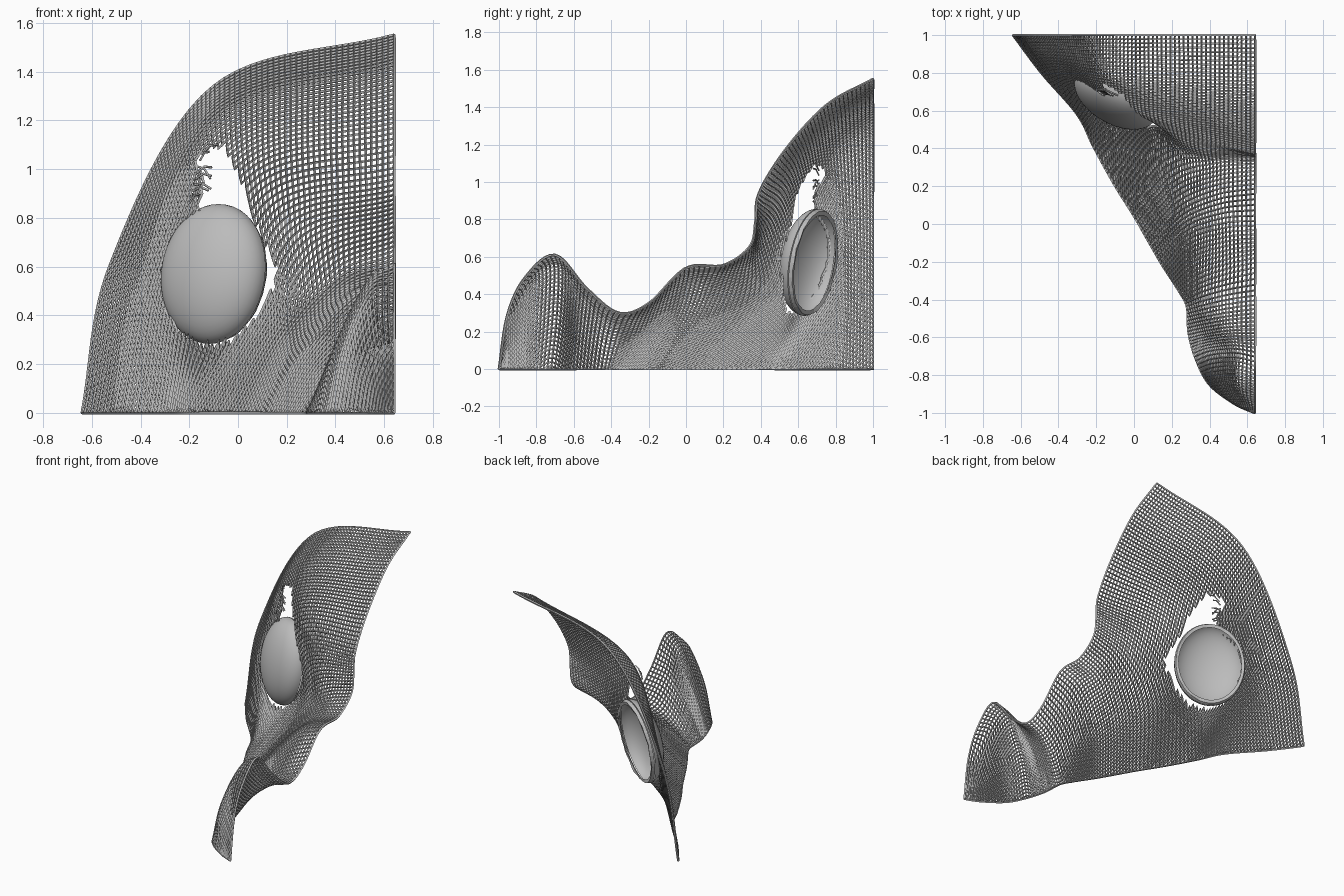
import bpy, bmesh, math, random
from mathutils import Vector, Matrix

cube = bpy.data.objects.get("Cube")
if cube:
    bpy.data.objects.remove(cube)
random.seed(4)
MID = 0.64      # plane of the open middle edge
CELL = 0.024    # size of one mesh cell
WIRE = 0.015


def material(name, value):
    m = bpy.data.materials.new(name)
    m.use_nodes = True
    m.diffuse_color = (value, value, value, 1)
    m.node_tree.nodes["Principled BSDF"].inputs["Base Color"].default_value = (value, value, value, 1)
    return m


grey = material("plain grey", 0.5)


def add_object(name, bm, mat):
    me = bpy.data.meshes.new(name)
    bm.to_mesh(me)
    bm.free()
    ob = bpy.data.objects.new(name, me)
    bpy.context.collection.objects.link(ob)
    me.materials.append(mat)
    return ob


# Cross-sections: lower edge (x, y), two points up the side, middle edge (y, z)
face_rows = [
    ((-.64, 1), (-.52, 1, .62), (-.1, 1, 1.34), (1, 1.55)),
    ((-.49, .8), (-.37, .82, .6), (-.09, .78, 1.2), (.75, 1.41)),
    ((-.3, .58), (-.2, .68, .58), (.05, .6, 1.03), (.53, 1.17)),
    ((-.21, .4), (0, .59, .42), (.17, .51, .82), (.39, .94)),
    ((-.1, .2), (.12, .46, .38), (.31, .41, .68), (.372, .79)),
    ((0, .04), (.2, .27, .33), (.42, .33, .57), (.342, .655)),
    ((.08, -.1), (.24, .08, .28), (.44, .17, .49), (.2, .555)),
]
muzzle_rows = [
    ((.15, -.22), (.29, -.07, .26), (.48, -.01, .47), (0, .54)),
    ((.24, -.36), (.35, -.28, .17), (.5, -.23, .29), (-.2, .35)),
    ((.28, -.44), (.38, -.41, .15), (.51, -.38, .26), (-.36, .3)),
    ((.29, -.58), (.38, -.56, .21), (.51, -.54, .39), (-.53, .43)),
    ((.33, -.72), (.41, -.69, .28), (.53, -.68, .53), (-.7, .61)),
    ((.4, -.85), (.45, -.84, .25), (.55, -.83, .47), (-.86, .49)),
    ((.53, -.95), (.55, -.95, .12), (.6, -.95, .23), (-.955, .29)),
]
rows = [[Vector((*b, 0)), Vector(p), Vector(q), Vector((MID, *t))]
        for b, p, q, t in face_rows + muzzle_rows]
rows.append([Vector((MID, -1, 0))] * 4)


def spline(pts, u):
    """Smooth curve through the points, u counted in points."""
    i = min(int(u), len(pts) - 2)
    f = u - i
    b, c = pts[i], pts[i + 1]
    a = pts[i - 1] if i else 2 * b - c
    d = pts[i + 2] if i + 2 < len(pts) else 2 * c - b
    return b + (c - a) * (f / 2) + (a - 2.5 * b + 2 * c - d / 2) * f ** 2 + (1.5 * (b - c) + (d - a) / 2) * f ** 3


def lengths(pts):
    out = [0]
    for a, b in zip(pts, pts[1:]):
        out.append(out[-1] + (b - a).length)
    return out


def at_length(pts, acc, s):
    """Point at distance s along a polyline."""
    for i in range(1, len(pts)):
        if s <= acc[i] and acc[i] > acc[i - 1]:
            return pts[i - 1].lerp(pts[i], (s - acc[i - 1]) / (acc[i] - acc[i - 1]))
    return pts[-1].copy()


def section(u):
    """Dense section from the middle edge down to the lower edge."""
    ctrl = [spline([r[k] for r in rows], u) for k in (3, 2, 1, 0)]
    return [spline(ctrl, k / 12) for k in range(37)]


# Even spacing of sections, measured on both long edges
us = [i / 14 for i in range(14 * (len(rows) - 1) + 1)]
ends = [section(u) for u in us]
top = lengths([e[0] for e in ends])
low = lengths([e[-1] for e in ends])
acc = [(a + b) / 2 for a, b in zip(top, low)]
count = round(acc[-1] / CELL)
u_pts = [Vector((u, 0, 0)) for u in us]

# Face sheet: columns keep a fixed distance from the middle edge
bm = bmesh.new()
columns = 110
grid = []
for j in range(count + 1):
    pts = section(at_length(u_pts, acc, acc[-1] * j / count).x)
    ln = lengths(pts)
    grid.append([bm.verts.new(at_length(pts, ln, min(k * CELL, ln[-1]))) for k in range(columns)])
for a, b in zip(grid, grid[1:]):
    for k in range(columns - 1):
        bm.faces.new((a[k], a[k + 1], b[k + 1], b[k]))
bmesh.ops.remove_doubles(bm, verts=bm.verts, dist=0.003)

# Eye opening, outlined in x and z
opening = [(-.12, 1.1), (-.05, 1.1), (.02, .95), (.08, .78), (.165, .6), (.155, .52), (.08, .38),
           (-.02, .29), (-.13, .27), (-.23, .31), (-.3, .42), (-.31, .6), (-.27, .74),
           (-.17, .85), (-.14, .95), (-.18, 1.03)]


def inside(x, z):
    hit = False
    for (x1, z1), (x2, z2) in zip(opening, opening[1:] + opening[:1]):
        if (z1 > z) != (z2 > z) and x < x1 + (z - z1) * (x2 - x1) / (z2 - z1):
            hit = not hit
    return hit


cut = [f for f in bm.faces
       if inside(f.calc_center_median().x, f.calc_center_median().z) and f.calc_center_median().y > .3]
bmesh.ops.delete(bm, geom=cut, context='FACES')
bmesh.ops.recalc_face_normals(bm, faces=bm.faces)
sheet = add_object("face_mesh", bm, grey)
wire = sheet.modifiers.new("wire", 'WIREFRAME')
wire.thickness = WIRE
wire.use_even_offset = False
wire.use_boundary = True

# Eye frame: local z points out of the face
out = Vector((-.49, -.86, .16)).normalized()
side = Vector((.86, -.49, 0)).normalized()
frame = Matrix((side, out.cross(side), out)).transposed().to_4x4()
frame.translation = (-.097, .67, .57)

# Eye dome
bm = bmesh.new()
bmesh.ops.create_uvsphere(bm, u_segments=48, v_segments=24, radius=1)
bmesh.ops.delete(bm, geom=[v for v in bm.verts if v.co.z < -.01], context='VERTS')
bmesh.ops.transform(bm, matrix=frame @ Matrix.Diagonal((.24, .29, .135, 1)), verts=bm.verts)
eye = add_object("eye", bm, grey)
for p in eye.data.polygons:
    p.use_smooth = True

# Uneven rim behind the eye
bm = bmesh.new()
n = 44
loops = []
for scale, depth, rough in ((1, -.004, 0), (.97, -.025, .004), (.89, -.02, .003)):
    loops.append([bm.verts.new(frame @ Vector((.24 * scale * math.cos(i * math.tau / n),
                                               .29 * scale * math.sin(i * math.tau / n),
                                               depth + random.uniform(-rough, rough))))
                  for i in range(n)])
for a, b in zip(loops, loops[1:]):
    for i in range(n):
        bm.faces.new((a[i], a[i - 1], b[i - 1], b[i]))
add_object("eye_rim", bm, grey)

# Torn strands along the upper outer side of the opening
curve = bpy.data.curves.new("torn_strands", 'CURVE')
curve.dimensions = '3D'
curve.bevel_depth = WIRE / 3
curve.bevel_resolution = 0
for i in range(9):
    f = i / 8
    start = Vector((-.2 + .05 * f, .71, .86 + .2 * f))
    end = start + Vector((random.uniform(.03, .07), -.03, random.uniform(-.06, .05)))
    s = curve.splines.new('POLY')
    s.points.add(2)
    for p, co in zip(s.points, (start, start.lerp(end, .5) + Vector((0, 0, .015)), end)):
        p.co = (*co, 1)
strands = bpy.data.objects.new("torn_strands", curve)
curve.materials.append(grey)
bpy.context.collection.objects.link(strands)
